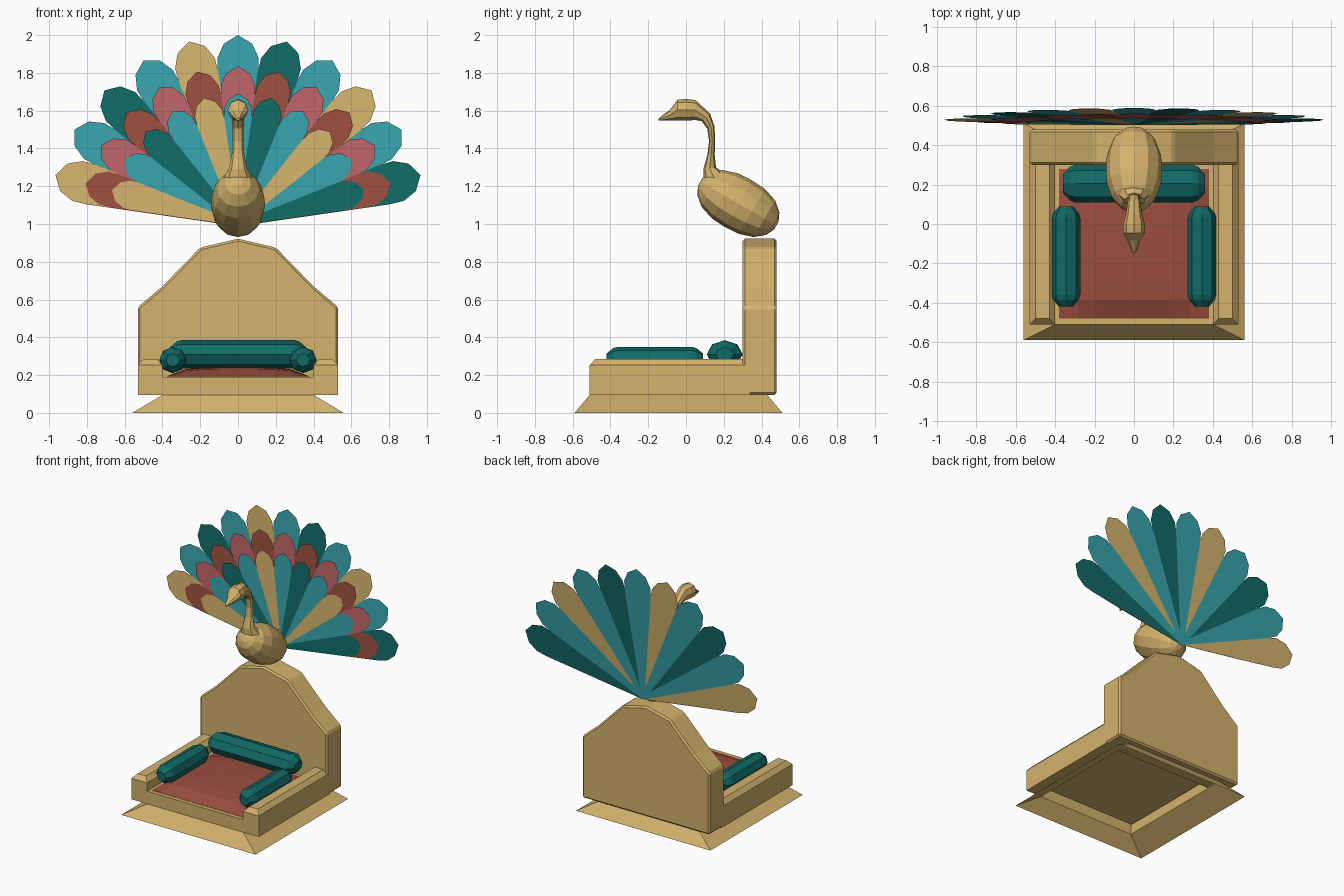
import bpy, bmesh, math
from mathutils import Vector

if "Cube" in bpy.data.objects:
    bpy.data.objects.remove(bpy.data.objects["Cube"])


def material(name, r, g, b):
    lin = [((c / 255 + 0.055) / 1.055) ** 2.4 for c in (r, g, b)]
    m = bpy.data.materials.new(name)
    m.diffuse_color = (*lin, 1)
    m.use_nodes = True
    m.node_tree.nodes["Principled BSDF"].inputs["Base Color"].default_value = m.diffuse_color
    return m


GOLD = material("pale gold", 211, 178, 108)
BLUE = material("turquoise", 55, 163, 171)
TEAL = material("deep teal", 16, 106, 102)
PINK = material("dusty rose", 188, 98, 102)
RUST = material("rust red", 155, 78, 62)


def make(name, bm, mat):
    bmesh.ops.recalc_face_normals(bm, faces=bm.faces)
    me = bpy.data.meshes.new(name)
    bm.to_mesh(me)
    bm.free()
    me.materials.append(mat)
    ob = bpy.data.objects.new(name, me)
    bpy.context.collection.objects.link(ob)
    return ob


def loft(name, rings, mat, cap_start=True, cap_end=True):
    """Bridge a list of rings with equal point counts."""
    bm = bmesh.new()
    loops = [[bm.verts.new(p) for p in ring] for ring in rings]
    n = len(loops[0])
    for a, b in zip(loops, loops[1:]):
        for i in range(n):
            j = (i + 1) % n
            bm.faces.new((a[i], a[j], b[j], b[i]))
    if cap_start:
        bm.faces.new(loops[0][::-1])
    if cap_end:
        bm.faces.new(loops[-1])
    return make(name, bm, mat)


def rect(x0, x1, y0, y1, z):
    return [(x0, y0, z), (x1, y0, z), (x1, y1, z), (x0, y1, z)]


def oval(center, u, v, ru, rv, n):
    c, u, v = Vector(center), Vector(u), Vector(v)
    angles = [2 * math.pi * k / n for k in range(n)]
    return [c + u * ru * math.cos(a) + v * rv * math.sin(a) for a in angles]


# Hollow flared base, rising to the seat rim and folding down to the underside
loft("flared_base", [
    rect(-0.56, 0.56, -0.59, 0.51, 0.0),
    rect(-0.40, 0.40, -0.51, 0.43, 0.095),
    rect(-0.40, 0.40, -0.51, 0.43, 0.19),
    rect(-0.38, 0.38, -0.48, 0.28, 0.19),
    rect(-0.38, 0.38, -0.48, 0.28, 0.15)], GOLD, cap_start=False)

# Low arms with chamfered tops
for side, label in ((-1, "left"), (1, "right")):
    xa, xb = sorted((side * 0.40, side * 0.53))
    loft(label + "_arm", [
        rect(xa, xb, -0.51, 0.34, 0.095),
        rect(xa, xb, -0.51, 0.34, 0.253),
        rect(xa + 0.03, xb - 0.03, -0.48, 0.31, 0.285)], GOLD)

# Gabled backrest
half = [(0.53, 0.095), (0.53, 0.56), (0.40, 0.67), (0.20, 0.875)]
outline = half + [(0, 0.922)] + [(-x, z) for x, z in reversed(half)]
back = loft("backrest", [[(x, y, z) for x, z in outline] for y in (0.30, 0.48)], GOLD)
bevel = back.modifiers.new("edge chamfer", "BEVEL")
bevel.width = 0.012
bevel.segments = 1

# Domed seat pad
bm = bmesh.new()
N = 8
grid = []
for i in range(N + 1):
    row = []
    for j in range(N + 1):
        u, v = 2 * i / N - 1, 2 * j / N - 1
        h = 0.192 + 0.05 * ((1 - u ** 4) * (1 - v ** 4)) ** 0.7
        row.append(bm.verts.new((0.38 * u, -0.10 + 0.38 * v, h)))
    grid.append(row)
for i in range(N):
    for j in range(N):
        bm.faces.new((grid[i][j], grid[i + 1][j], grid[i + 1][j + 1], grid[i][j + 1]))
make("seat_pad", bm, RUST)


# Eight-sided bolsters with tapered ends
def bolster(name, center, along, across, length, rw, rz):
    c, d = Vector(center), Vector(along)
    stations = [(-1, 0, 0.5), (-1, 0.035, 0.9), (-1, 0.06, 1),
                (1, 0.06, 1), (1, 0.035, 0.9), (1, 0, 0.5)]
    rings = [oval(c + d * s * (length - inset), across, (0, 0, 1), rw * f, rz * f, 8)
             for s, inset, f in stations]
    loft(name, rings, TEAL)


bolster("back_bolster", (0, 0.205, 0.31), (1, 0, 0), (0, 1, 0), 0.36, 0.095, 0.075)
bolster("left_bolster", (-0.345, -0.165, 0.28), (0, 1, 0), (1, 0, 0), 0.255, 0.072, 0.07)
bolster("right_bolster", (0.345, -0.165, 0.28), (0, 1, 0), (1, 0, 0), 0.255, 0.072, 0.07)

# Bird body: full egg tilted chest-up
tilt = math.radians(30)
axis = Vector((0, math.cos(tilt), -math.sin(tilt)))
up = Vector((0, math.sin(tilt), math.cos(tilt)))
body_center = Vector((0, 0.277, 1.108))
rings = []
for t in (-0.99, -0.9, -0.68, -0.35, 0, 0.35, 0.68, 0.9, 0.99):
    r = 0.143 * (1 - abs(t) ** 2.5) ** 0.5
    rings.append(oval(body_center + axis * 0.235 * t, (1, 0, 0), up, r, r, 12))
loft("bird_body", rings, GOLD)

# Neck, head and beak: (y, z, half width, half depth)
path = [(0.155, 1.23, 0.085, 0.07), (0.125, 1.295, 0.048, 0.034),
        (0.133, 1.37, 0.033, 0.019), (0.138, 1.44, 0.028, 0.016),
        (0.132, 1.51, 0.03, 0.02), (0.105, 1.565, 0.033, 0.03),
        (0.05, 1.603, 0.042, 0.053), (0.0, 1.605, 0.055, 0.057),
        (-0.045, 1.603, 0.055, 0.055), (-0.085, 1.577, 0.033, 0.028),
        (-0.145, 1.553, 0.009, 0.006)]
rings = []
for k, (y, z, rx, rd) in enumerate(path):
    p, q = path[max(k - 1, 0)], path[min(k + 1, len(path) - 1)]
    d = Vector((0, q[0] - p[0], q[1] - p[1])).normalized()
    if k >= 6:
        d = Vector((0, -1, 0))      # head sections stay upright
    rings.append(oval((0, y, z), (1, 0, 0), d.cross(Vector((1, 0, 0))), rx, rd, 8))
loft("bird_neck_and_head", rings, GOLD)

# Tail fan: three flat layers of eleven feathers around one pivot
side_pts = [(0.0, 0.012), (0.80, 0.107), (0.88, 0.109), (0.955, 0.075)]
feather = side_pts + [(1.0, 0.0)] + [(r, -w) for r, w in reversed(side_pts)]
cycle = (GOLD, BLUE, TEAL, BLUE)
layers = (("outer", 1.0, 0.080, 0.510, cycle),
          ("middle", 0.835, 0.066, 0.506, (RUST, PINK)),
          ("inner", 0.69, 0.055, 0.502, cycle))
for label, length, lean, y0, colours in layers:
    for i in range(11):
        a = math.radians(-75 + 15 * i)
        bm = bmesh.new()
        verts = []
        for r, w in feather:
            r, w = r * length, w * length
            x = r * math.sin(a) + w * math.cos(a)
            z = r * math.cos(a) - w * math.sin(a)
            verts.append(bm.verts.new((x, y0 + lean * z + 0.0002 * (i % 2), 1 + z)))
        bm.faces.new(verts)
        make(f"{label}_feather_{i + 1}", bm, colours[i % len(colours)])
